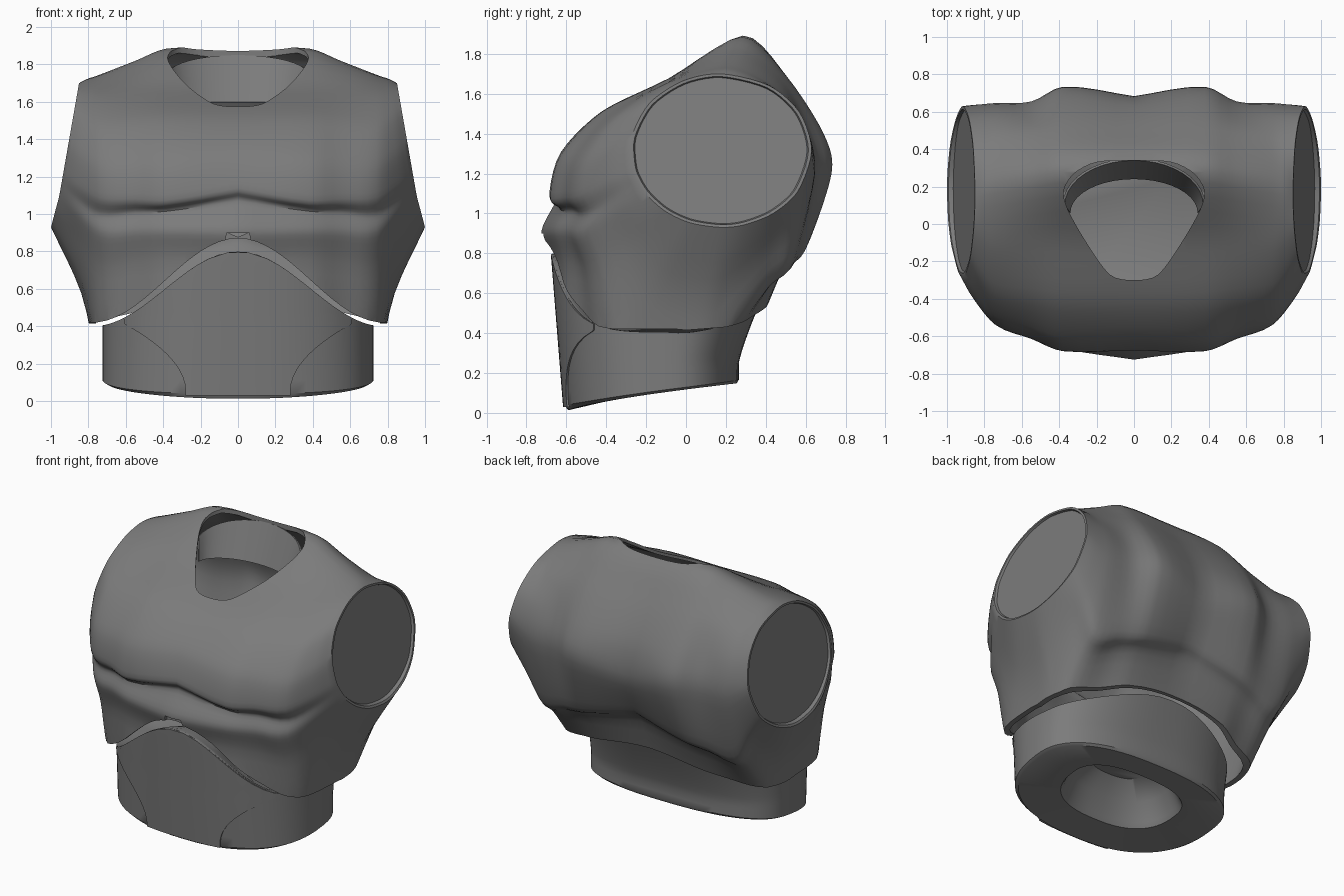
import bpy, bmesh, math
from mathutils import Vector

if "Cube" in bpy.data.objects:
    bpy.data.objects.remove(bpy.data.objects["Cube"])

armour = bpy.data.materials.new("armour_grey")
armour.diffuse_color = (0.2, 0.2, 0.2, 1)
armour.use_nodes = True
armour.node_tree.nodes["Principled BSDF"].inputs["Base Color"].default_value = armour.diffuse_color


def loft(name, loops):
    """Closed solid through equal-sized closed loops, capped at both ends."""
    bm = bmesh.new()
    rows = [[bm.verts.new(p) for p in loop] for loop in loops]
    for a, b in zip(rows, rows[1:]):
        for i in range(len(a)):
            j = (i + 1) % len(a)
            bm.faces.new((a[i], a[j], b[j], b[i]))
    bm.faces.new(rows[0])
    bm.faces.new(rows[-1])
    bmesh.ops.recalc_face_normals(bm, faces=bm.faces)
    return finish(name, bm)


def sheet(name, rows, thickness):
    """Open grid of points given a thickness."""
    bm = bmesh.new()
    grid = [[bm.verts.new(p) for p in row] for row in rows]
    for a, b in zip(grid, grid[1:]):
        for k in range(len(a) - 1):
            bm.faces.new((a[k], a[k + 1], b[k + 1], b[k]))
    ob = finish(name, bm)
    mod = ob.modifiers.new("thickness", 'SOLIDIFY')
    mod.thickness, mod.offset = thickness, -1
    activate(ob)
    bpy.ops.object.modifier_apply(modifier=mod.name)
    smooth(ob)


def finish(name, bm):
    me = bpy.data.meshes.new(name)
    bm.to_mesh(me)
    bm.free()
    me.materials.append(armour)
    ob = bpy.data.objects.new(name, me)
    bpy.context.collection.objects.link(ob)
    return ob


def activate(ob):
    bpy.ops.object.select_all(action='DESELECT')
    ob.select_set(True)
    bpy.context.view_layer.objects.active = ob


def cut(ob, cutter):
    mod = ob.modifiers.new("cut", 'BOOLEAN')
    mod.operation, mod.solver, mod.object = 'DIFFERENCE', 'EXACT', cutter
    activate(ob)
    bpy.ops.object.modifier_apply(modifier=mod.name)
    bpy.data.objects.remove(cutter)


def smooth(ob, angle=35):
    activate(ob)
    bpy.ops.object.shade_smooth_by_angle(angle=math.radians(angle))


def hermite(p1, p2, m1, m2, t):
    return (p1 * (2*t**3 - 3*t*t + 1) + m1 * (t**3 - 2*t*t + t)
            + p2 * (3*t*t - 2*t**3) + m2 * (t**3 - t*t))


def ring_spline(pts, steps, tension=0.42):
    """Closed cardinal spline."""
    n, out = len(pts), []
    for i in range(n):
        p0, p1, p2, p3 = (pts[(i + k) % n] for k in (-1, 0, 1, 2))
        out += [hermite(p1, p2, (p2 - p0) * tension, (p3 - p1) * tension, s / steps)
                for s in range(steps)]
    return out


def side_spline(pts, knots, steps):
    """Open spline with uneven knots and straight ends."""
    p = [pts[0] * 2 - pts[1]] + pts + [pts[-1] * 2 - pts[-2]]
    k = [-knots[1]] + knots + [knots[-1] * 2 - knots[-2]]
    out = []
    for i in range(1, len(p) - 2):
        h = k[i + 1] - k[i]
        m1 = (p[i + 1] - p[i - 1]) * (h / (k[i + 1] - k[i - 1]))
        m2 = (p[i + 2] - p[i]) * (h / (k[i + 2] - k[i]))
        out += [hermite(p[i], p[i + 1], m1, m2, s / steps) for s in range(steps)]
    return out + [pts[-1].copy()]


# Chest sections (y, z): front rim, belt, chest fold, shoulder ridge, back, underside
MID = [(-.60, .30), (-.675, .75), (-.725, .91), (-.65, 1.07), (-.675, 1.14), (-.61, 1.33),
       (-.42, 1.51), (-.10, 1.67), (.29, 1.89), (.50, 1.67), (.65, 1.40), (.68, 1.15),
       (.57, .90), (.485, .79), (.29, .30), (-.1, .2)]
BLADE = [(-.56, .30), (-.62, .75), (-.665, .91), (-.625, 1.015), (-.68, 1.075), (-.63, 1.29),
         (-.42, 1.51), (-.08, 1.68), (.28, 1.885), (.51, 1.68), (.69, 1.40), (.73, 1.20),
         (.60, .82), (.49, .72), (.27, .30), (-.1, .2)]
SIDE = [(-.34, .30), (-.45, .72), (-.515, .90), (-.495, 1.0), (-.54, 1.09), (-.51, 1.27),
        (-.36, 1.48), (-.10, 1.65), (.22, 1.745), (.46, 1.62), (.60, 1.44), (.645, 1.20),
        (.53, .76), (.40, .63), (.14, .30), (0, .2)]
ARM_ANGLES = [250, 232, 215, 203, 192, 170, 142, 115, 90, 58, 30, 0, -32, -55, -75, -90]


def arm_ring(scale=1.0, inward=0.0, lip=0.0):
    ring = []
    for a in ARM_ANGLES:
        a = math.radians(a)
        y, z = .175 + .455 * scale * math.cos(a), 1.315 + .385 * scale * math.sin(a)
        ring.append(Vector((.85 + .175 * (1.7 - z) - inward + lip * max(0, 1.1 - z) / .17, y, z)))
    return ring


def chest_loops():
    mid, blade, side = ([Vector((x, y, z)) for y, z in sec]
                        for x, sec in ((0, MID), (.38, BLADE), (.74, SIDE)))
    arm = arm_ring(lip=.015)
    # Hollow between shoulder blade and arm
    dip = [b.lerp(s, .47) for b, s in zip(blade, side)]
    for i in (10, 11):
        dip[i].y = side[i].y + .01
    under = []
    for s, e in zip(side, arm):
        p = s.lerp(e, .52)
        # Tucked in below the arm, fuller around the shoulder
        p.x = s.x + (e.x - s.x) * (.38 + .24 * max(0, min(1, (s.z - .4) / .6)))
        under.append(p)
    stations = [ring_spline(r, 5) for r in (mid, blade, dip, side, under, arm)]
    columns = [side_spline(list(c), [0, .38, .55, .74, .86, .98], 4) for c in zip(*stations)]
    half = [list(r) for r in zip(*columns)]
    # Recessed arm disc with a thin rim
    half += [ring_spline(arm_ring(.965, 0, .01), 5), ring_spline(arm_ring(.95, .015), 5)]
    other = [[Vector((-p.x, p.y, p.z)) for p in r] for r in half[:0:-1]]
    return other + half


loops = chest_loops()
chest = loft("chest_shell", loops)
core = Vector((0, .05, 1.2))
cut(chest, loft("chest_hollow", [[core + (p - core) * .96 for p in r] for r in loops]))


def arch(x):
    return math.cos(math.pi * min(abs(x), .78) / 1.56) ** 2


# Arched lower rim, tall in front, low and climbing behind
rim = []
for y, base, rise in ((-1.2, .42, .45), (-.05, .42, .45), (0, .415, .12),
                      (.2, .43, .12), (.4, .48, .10), (1.2, .6, 0)):
    xs = [-1.2 + .05 * i for i in range(49)]
    rim.append([Vector((x, y, base + rise * arch(x))) for x in xs]
               + [Vector((1.2, y, -.2)), Vector((-1.2, y, -.2))])
cut(chest, loft("rim_cutter", rim))

# Neck opening
neck_half = [(.13, -.27), (.26, -.09), (.355, .08), (.375, .18), (.32, .27), (.2, .33)]
neck = ([Vector((0, -.3, 0))] + [Vector((x, y, 0)) for x, y in neck_half]
        + [Vector((0, .34, 0))] + [Vector((-x, y, 0)) for x, y in neck_half[::-1]])
neck = ring_spline(neck, 4)
cut(chest, loft("neck_cutter", [[p + Vector((0, 0, z)) for p in neck] for z in (1.4, 2.2)]))

# Small notch in the middle of the front rim
notch = [(-.08, .8), (.08, .8), (.06, .9), (-.06, .9)]
cut(chest, loft("notch_cutter", [[Vector((x, y, z)) for x, z in notch] for y in (-.9, -.685)]))
smooth(chest)

# Inner lip hanging from the back of the neck opening
lip_rows = []
for t in (0, .33, .67, 1):
    row = []
    for i in range(21):
        c, s = math.cos(math.pi * i / 20), math.sin(math.pi * i / 20)
        top = Vector((.37 * c, .10 + .24 * s, 1.75 + .10 * s))
        row.append(top.lerp(Vector((.34 * c, .06 + .18 * s, 1.6)), t))
    lip_rows.append(row)
sheet("neck_inner_lip", lip_rows, .012)

# Abdomen
A, N, Y0 = .725, 2.5, -.1


def front_y(z):
    return -.605 - .06 * z / .75


def back_y(z):
    return .265 + .45 * max(0, z - .25) ** 1.2


def waist(angle, z, s=1.0):
    c, d = math.cos(angle), math.sin(angle)
    x = A * math.copysign(abs(c) ** (2 / N), c)
    reach = (back_y(z) if d > 0 else front_y(z)) - Y0
    return Vector((x * s, Y0 + reach * abs(d) ** (2 / N) * s, z))


def bottom_z(y):
    return .005 + .145 * (max(0, y + .612) / .88) ** .7


def ring(t, s=1.0, lift=0.0):
    out = []
    for i in range(72):
        a = 2 * math.pi * i / 72
        p = waist(a, .1)
        lo = bottom_z(Y0 + (p.y - Y0) * (s if t == 0 else 1))
        hi = .40 + (.40 if p.y < Y0 else .13) * arch(p.x) + .15 * max(0, p.y)
        q = waist(a, lo + (hi - lo) * t, s)
        q.z += lift
        out.append(q)
    return out


# Domed hollow underneath, flat lower rim, outer wall, closed top
body = [ring(0, .3, .24), ring(0, .48, .15), ring(0, .55, .03), ring(0, .58), ring(0, .97)]
body += [ring(.04 + .96 * i / 9) for i in range(10)] + [ring(1, .95), ring(1, .75, -.03)]
smooth(loft("abdomen", body))


# Raised front plate of the abdomen
def plate_half_width(z):
    if z > .43:
        return 1.56 / math.pi * math.acos(min(1, math.sqrt((z - .40) / .40)))
    return .28 + .36 * (max(0, z - .05) / .38) ** 2


plate_rows = []
for i in range(25):
    z = .03 + .765 * i / 24
    row = []
    for k in range(25):
        x = (k / 12 - 1) * plate_half_width(z)
        y = Y0 + (front_y(z) - Y0) * (1 - (abs(x) / A) ** N) ** (1 / N)
        row.append(Vector((x, y - .009, z)))
    plate_rows.append(row)
sheet("abdomen_front_plate", plate_rows, .02)
